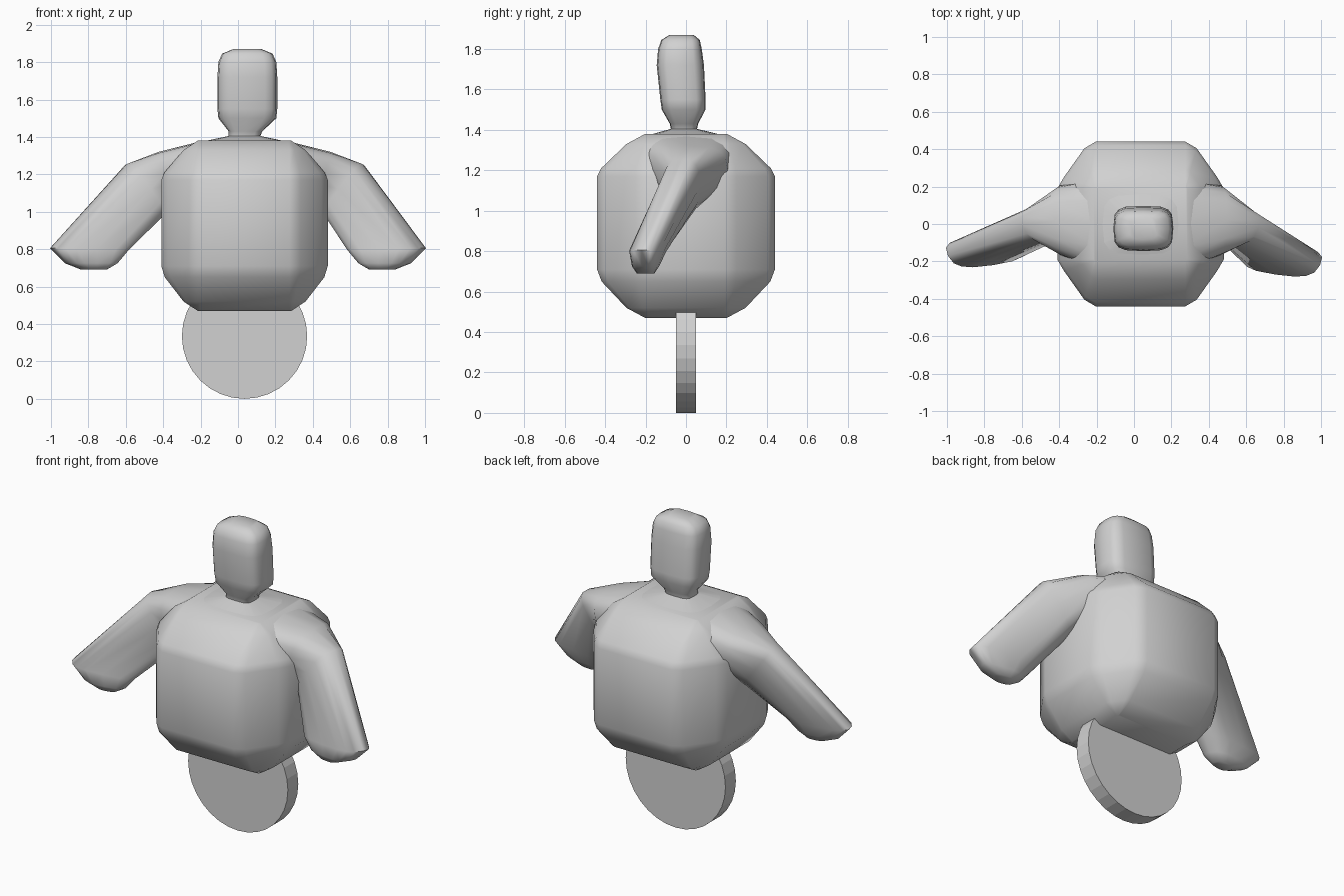
import bpy
import bmesh
import math
from mathutils import Vector

cube = bpy.data.objects.get("Cube")
if cube:
    bpy.data.objects.remove(cube, do_unlink=True)

MID = 0.035  # x of the body's centre line

grey = bpy.data.materials.new("plain_grey")
grey.use_nodes = True
grey.diffuse_color = (0.64, 0.64, 0.64, 1)
grey.node_tree.nodes["Principled BSDF"].inputs["Base Color"].default_value = (0.64, 0.64, 0.64, 1)


def finish(name, bm, angle):
    """Turn a bmesh into a named, shaded object."""
    bmesh.ops.recalc_face_normals(bm, faces=bm.faces)
    mesh = bpy.data.meshes.new(name)
    bm.to_mesh(mesh)
    bm.free()
    mesh.materials.append(grey)
    obj = bpy.data.objects.new(name, mesh)
    bpy.context.collection.objects.link(obj)
    bpy.ops.object.select_all(action='DESELECT')
    obj.select_set(True)
    bpy.context.view_layer.objects.active = obj
    if angle:
        bpy.ops.object.shade_smooth_by_angle(angle=math.radians(angle))
    return obj


def skin(name, rings):
    """Join equal rings of points into a closed smooth surface."""
    bm = bmesh.new()
    rings = [[bm.verts.new(p) for p in ring] for ring in rings]
    for low, high in zip(rings, rings[1:]):
        for i in range(len(low)):
            j = (i + 1) % len(low)
            bm.faces.new((low[i], low[j], high[j], high[i]))
    bm.faces.new(rings[0])
    bm.faces.new(rings[-1])
    return finish(name, bm, 60)


def soft(value, power):
    return math.copysign(abs(value) ** power, value)


def section(centre, u, v, power, sides=16):
    """Rounded-rectangle ring from a centre and two half axes."""
    angles = [math.tau * i / sides for i in range(sides)]
    return [Vector(centre) + Vector(u) * soft(math.cos(a), power) + Vector(v) * soft(math.sin(a), power)
            for a in angles]


# Torso: rectangular core with chamfered corners that swell towards mid height
CORE = (0.24, 0.19)
CORNER = [(0.205, 0), (0.17, 0.06), (0.06, 0.215), (0, 0.25)]


def torso_ring(z, swell):
    quarter = [(CORE[0] + x * swell, CORE[1] + y * swell) for x, y in CORNER]
    back = quarter[::-1]
    plan = quarter + [(-x, y) for x, y in back] + [(-x, -y) for x, y in quarter] + [(x, -y) for x, y in back]
    return [Vector((MID + x, y, z)) for x, y in plan]


torso_levels = [(0.47, 0.05), (0.52, 0.42), (0.65, 0.91), (0.71, 1), (1.17, 1),
                (1.21, 0.92), (1.33, 0.42), (1.38, 0.05)]
skin("torso", [torso_ring(z, s) for z, s in torso_levels])

# Neck and head: z, x centre, y centre, half width, half depth
levels = [
    (1.37, 0.035, 0.0, 0.25, 0.20),
    (1.405, 0.035, -0.01, 0.085, 0.065),
    (1.43, 0.04, -0.01, 0.09, 0.07),
    (1.50, 0.05, -0.012, 0.155, 0.108),
    (1.55, 0.05, -0.015, 0.16, 0.112),
    (1.72, 0.05, -0.028, 0.16, 0.117),
    (1.80, 0.05, -0.03, 0.155, 0.108),
    (1.845, 0.05, -0.027, 0.135, 0.095),
    (1.87, 0.05, -0.022, 0.075, 0.06),
]
skin("head_and_neck", [section((x, y, z), (w, 0, 0), (0, d, 0), 0.55) for z, x, y, w, d in levels])


# Arms: broad flat limbs growing out of sloping shoulders
def arm(name, side, reach, sweep):
    sections = [
        ((0.22, 0, 1.25), (0, 0, 0.13), (0, 0.25, 0)),
        ((0.43, 0.02, 1.205), (0.03, 0, 0.115), (0, 0.185, 0)),
        ((0.53, -0.02 + sweep * 0.3, 1.12), (0.10, 0, 0.135), (0.03, 0.09, 0)),
        ((0.76 + reach, -0.19 + sweep, 0.80), (0.20, -0.03, 0.005), (0.04, 0.08, 0)),
        ((0.75 + reach, -0.20 + sweep, 0.725), (0.13, -0.02, 0), (0.035, 0.06, 0)),
        ((0.735 + reach, -0.20 + sweep, 0.69), (0.06, -0.01, 0), (0.02, 0.04, 0)),
    ]
    rings = []
    for c, u, v in sections:
        ring = section(c, u, v, 0.68)
        rings.append([Vector((MID + side * p.x, p.y, p.z)) for p in ring])
    skin(name, rings)


arm("left_arm", 1, 0, 0)
arm("right_arm", -1, 0.07, 0.05)

# Wheel: flat faceted disc set into the torso
bm = bmesh.new()
bmesh.ops.create_cone(bm, cap_ends=True, segments=32, radius1=0.335, radius2=0.335, depth=0.1)
for v in bm.verts:
    x, y, z = v.co
    v.co = (MID + x, z, 0.335 + y)
finish("wheel", bm, 0)
